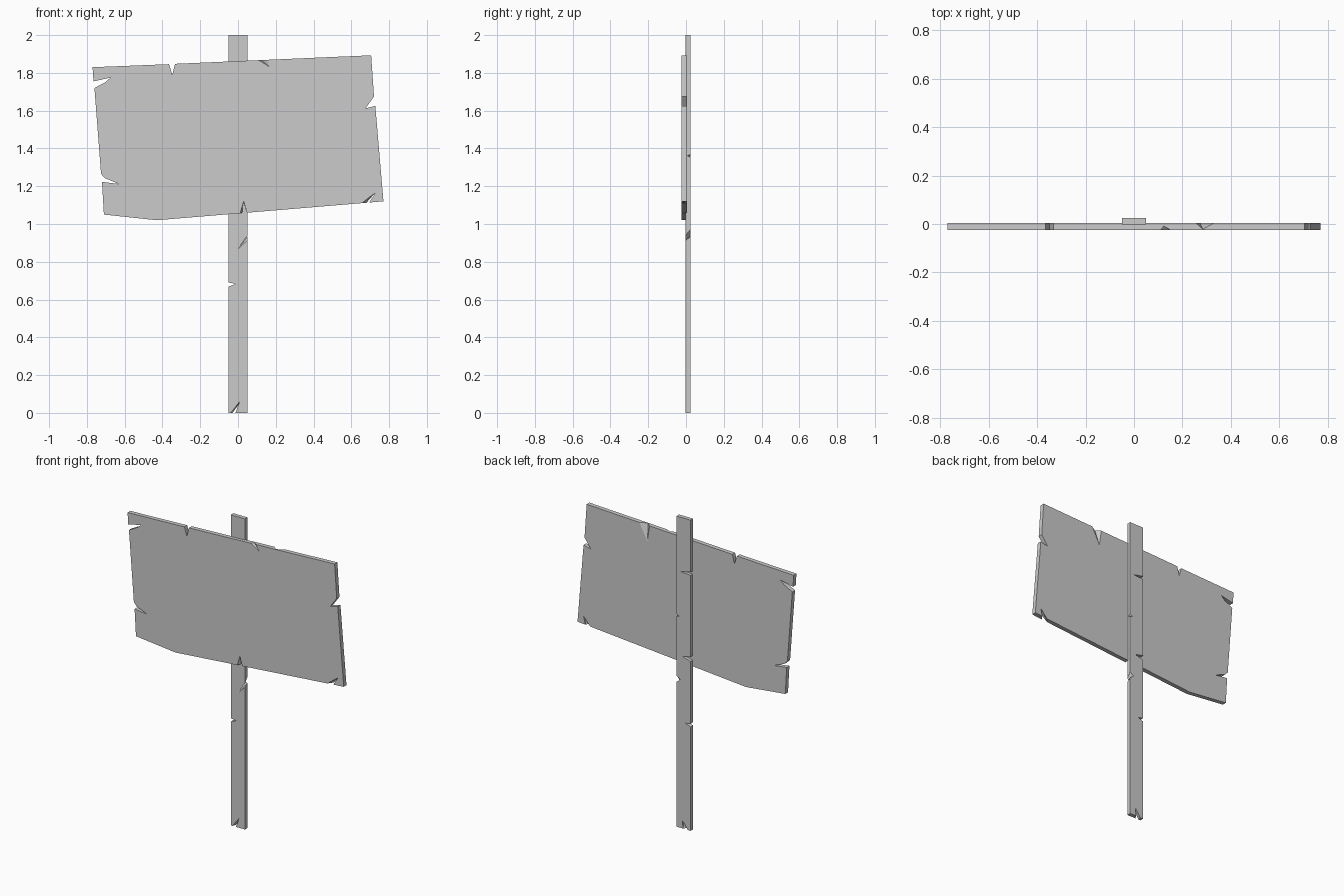
import bpy, bmesh

cube = bpy.data.objects.get("Cube")
if cube:
    bpy.data.objects.remove(cube, do_unlink=True)

GREY = (0.6, 0.6, 0.6, 1)
grey = bpy.data.materials.new("plain grey")
grey.use_nodes = True
grey.diffuse_color = GREY
grey.node_tree.nodes["Principled BSDF"].inputs["Base Color"].default_value = GREY


def add_object(name, bm):
    bmesh.ops.recalc_face_normals(bm, faces=bm.faces)
    mesh = bpy.data.meshes.new(name)
    bm.to_mesh(mesh)
    bm.free()
    mesh.materials.append(grey)
    obj = bpy.data.objects.new(name, mesh)
    bpy.context.collection.objects.link(obj)
    return obj


def plank(name, outline, front, back):
    """Extrude an x-z outline from front to back."""
    bm = bmesh.new()
    face = bm.faces.new([bm.verts.new((x, front, z)) for x, z in outline])
    grown = bmesh.ops.extrude_face_region(bm, geom=[face])["geom"]
    moved = [v for v in grown if isinstance(v, bmesh.types.BMVert)]
    bmesh.ops.translate(bm, verts=moved, vec=(0, back - front, 0))
    return add_object(name, bm)


def chip(target, name, points):
    """Cut a splinter, the convex hull of the points, out of a plank."""
    bm = bmesh.new()
    for p in points:
        bm.verts.new(p)
    bmesh.ops.convex_hull(bm, input=bm.verts)
    cutter = add_object(name + "_cutter", bm)
    cutter.hide_render = True
    cutter.hide_set(True)
    cutter.display_type = 'WIRE'
    mod = target.modifiers.new(name, 'BOOLEAN')
    mod.operation = 'DIFFERENCE'
    mod.solver = 'EXACT'
    mod.object = cutter


def layer(y, *xz):
    return [(x, y, z) for x, z in xz]


# Sign board with splits through its edges
F, B = -0.024, 0.004
board = plank("sign_board", [
    (-0.71, 1.05), (-0.43, 1.02), (0.77, 1.12),
    (0.727, 1.625), (0.675, 1.612), (0.72, 1.675), (0.705, 1.893),
    (-0.333, 1.848), (-0.348, 1.79), (-0.365, 1.846), (-0.77, 1.83),
    (-0.765, 1.755), (-0.675, 1.775), (-0.7, 1.752), (-0.76, 1.72),
    (-0.725, 1.265), (-0.705, 1.243), (-0.63, 1.212), (-0.72, 1.223)], F, B)

# Splinters missing from the board
chip(board, "top_front_chip",
     layer(F - 0.001, (0.105, 1.87), (0.15, 1.872), (0.172, 1.828))
     + layer(-0.008, (0.12, 1.87)))
chip(board, "top_back_chip",
     layer(B + 0.001, (0.255, 1.88), (0.335, 1.884), (0.272, 1.765))
     + layer(F + 0.001, (0.285, 1.88)))
chip(board, "bottom_chip",
     layer(F - 0.001, (0.01, 1.05), (0.05, 1.05), (0.03, 1.12))
     + layer(B + 0.001, (0.025, 1.05), (0.05, 1.05), (0.03, 1.115)))
chip(board, "corner_chip",
     layer(F - 0.001, (0.642, 1.1), (0.685, 1.1), (0.727, 1.165))
     + layer(B + 0.001, (0.67, 1.1), (0.71, 1.1), (0.727, 1.165)))

# Post with splits along its left and right edges
PF, PB = -0.002, 0.024
W = 0.05
post = plank("post", [
    (-W, 0), (W, 0), (W, 2), (-W, 2),
    (-W, 1.665), (0.025, 1.65), (-W, 1.645),
    (-W, 1.12), (0.01, 1.108), (-W, 1.09),
    (-W, 0.69), (-0.012, 0.683), (-W, 0.668)], PF, PB)

# Splinters missing from the post
chip(post, "post_side_chip",
     layer(PF - 0.001, (0.052, 0.915), (0.052, 0.94), (0, 0.867))
     + layer(PB + 0.001, (0.052, 0.975), (0.052, 0.935), (0.025, 0.955)))
chip(post, "post_foot_chip",
     layer(PF - 0.001, (-0.04, -0.002), (-0.015, -0.002), (0.008, 0.06))
     + layer(PB + 0.001, (-0.03, -0.002), (0.005, -0.002), (0.008, 0.05)))
chip(post, "post_back_chip",
     layer(PB + 0.001, (0.052, 1.372), (0.052, 1.35), (0.03, 1.36))
     + layer(0.005, (0.052, 1.36)))
